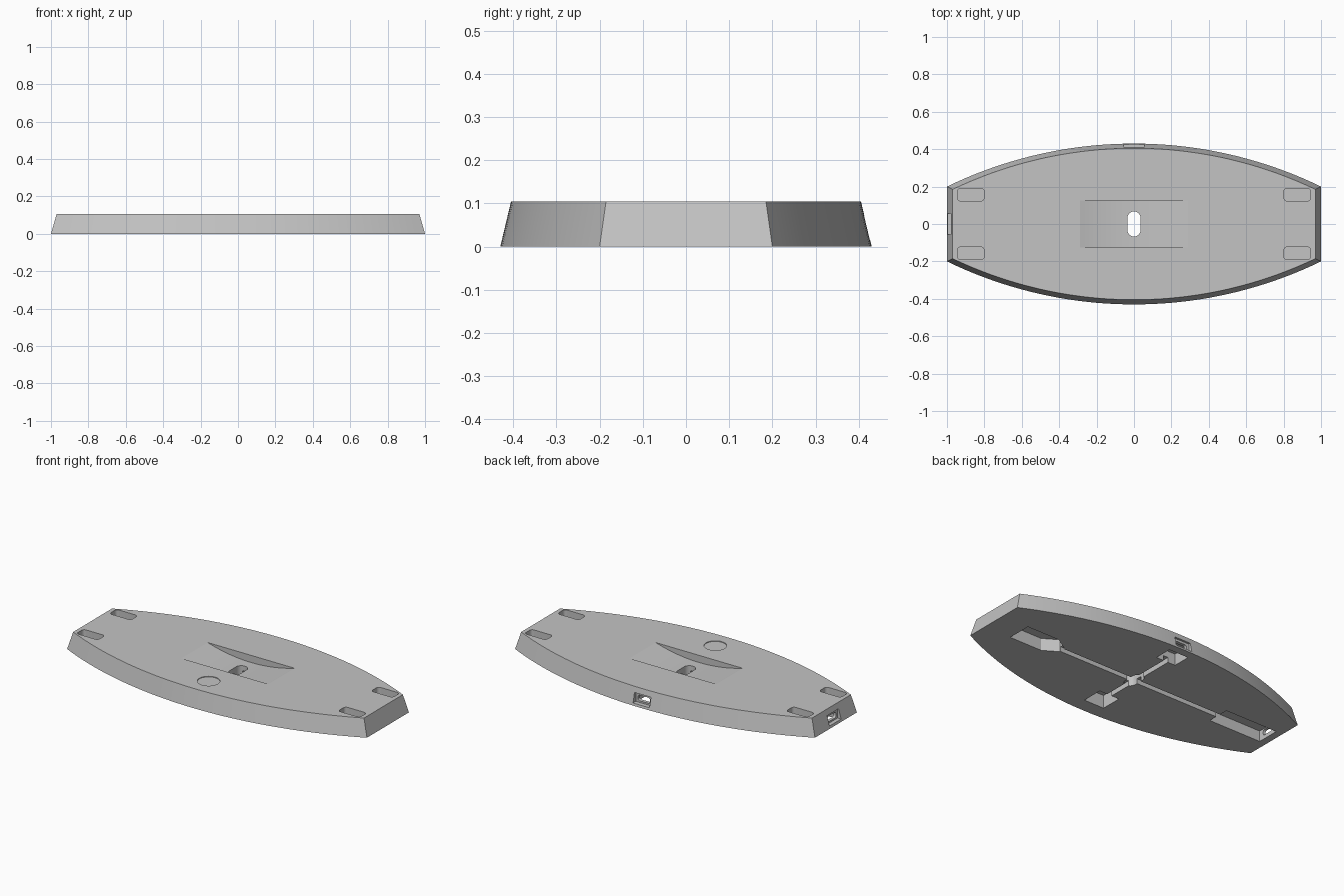
import bpy, bmesh, math
from mathutils import Matrix

cube = bpy.data.objects.get("Cube")
if cube:
    bpy.data.objects.remove(cube, do_unlink=True)

H = 0.105

grey = bpy.data.materials.new("light grey plastic")
grey.use_nodes = True
colour = (0.55, 0.55, 0.55, 1)
grey.diffuse_color = colour
grey.node_tree.nodes["Principled BSDF"].inputs["Base Color"].default_value = colour


def loft(name, lower, upper, z0, z1):
    """Closed solid between two matching outlines."""
    bm = bmesh.new()
    a = [bm.verts.new((x, y, z0)) for x, y in lower]
    b = [bm.verts.new((x, y, z1)) for x, y in upper]
    bm.faces.new(a)
    bm.faces.new(b)
    for i in range(len(a)):
        j = (i + 1) % len(a)
        bm.faces.new((a[i], a[j], b[j], b[i]))
    bmesh.ops.recalc_face_normals(bm, faces=bm.faces)
    mesh = bpy.data.meshes.new(name)
    bm.to_mesh(mesh)
    bm.free()
    mesh.materials.append(grey)
    ob = bpy.data.objects.new(name, mesh)
    bpy.context.collection.objects.link(ob)
    return ob


def hull_outline(end, side, mid, n=40):
    """Straight ends joined by two bowed sides."""
    r = (end ** 2 + (mid - side) ** 2) / (2 * (mid - side))
    xs = [end * (2 * i / n - 1) for i in range(n + 1)]
    front = [(x, -(mid - r + math.sqrt(r * r - x * x))) for x in xs]
    return front + [(-x, -y) for x, y in front]


def rounded(cx, cy, hx, hy, r, n=8):
    """Rounded rectangle outline."""
    pts = []
    for k, (sx, sy) in enumerate(((1, 1), (-1, 1), (-1, -1), (1, -1))):
        for i in range(n + 1):
            t = math.pi / 2 * (k + i / n)
            pts.append((cx + sx * (hx - r) + r * math.cos(t),
                        cy + sy * (hy - r) + r * math.sin(t)))
    return pts


def rect(x0, x1, y0, y1):
    return [(x0, y0), (x1, y0), (x1, y1), (x0, y1)]


# Tapered board
board = loft("base_board", hull_outline(1, 0.2, 0.43),
             hull_outline(0.97, 0.185, 0.405), 0, H)


def cut(outline, z0, z1, turn=None):
    """Subtract a prism from the board."""
    tool = loft("cutter", outline, outline, z0, z1)
    tool.hide_render = True
    if turn:
        tool.data.transform(turn)
    mod = board.modifiers.new("cut", 'BOOLEAN')
    mod.operation = 'DIFFERENCE'
    mod.solver = 'EXACT'
    mod.object = tool
    bpy.context.view_layer.objects.active = board
    bpy.ops.object.modifier_apply(modifier=mod.name)
    bpy.data.objects.remove(tool, do_unlink=True)


# Rounded pockets near the four top corners
for sx in (-1, 1):
    for sy in (-1, 1):
        cut(rounded(sx * 0.873, sy * 0.157, 0.072, 0.034, 0.018), H - 0.05, H + 0.1)

# Shallow round touch mark
cut(rounded(0, -0.28, 0.062, 0.062, 0.0619), H - 0.004, H + 0.1)

# Cylindrical scoop across the middle of the top
depth, half = 0.043, 0.29
R = (half ** 2 + depth ** 2) / (2 * depth)
sweep = math.asin(half / R)
arc = [(R * math.sin(t), H - depth + R - R * math.cos(t))
       for t in (sweep * (i / 12 - 1) for i in range(25))]
arc += [(half, H + 0.1), (-half, H + 0.1)]
to_y = Matrix.Rotation(math.pi / 2, 4, 'X')
cut(arc, -0.125, 0.125, to_y)

# Underside pockets and wire channels
cut(rect(-0.955, -0.6, -0.07, 0.07), -0.1, 0.065)
cut([(0.82, -0.075), (0.82, 0.075), (0.6, 0.075), (0.51, 0.02),
     (0.51, -0.02), (0.6, -0.075)], -0.1, 0.075)
cut(rect(-0.066, 0.066, 0.27, 0.38), -0.1, 0.07)
cut(rect(-0.068, 0.068, -0.34, -0.21), -0.1, 0.08)
cut(rect(-0.62, 0.53, -0.016, 0.016), -0.1, 0.03)
cut(rect(-0.0155, 0.0155, -0.23, 0.29), -0.1, 0.031)

# Slot through the centre
cut(rounded(0, 0, 0.035, 0.067, 0.0349), -0.1, H + 0.1)

# Cable ports: outer recess and inner opening, at the back and one end
cut(rect(-0.055, 0.055, 0.4, 0.5), 0.014, 0.072)
cut(rounded(0, 0.041, 0.04, 0.017, 0.012), -0.45, -0.36, to_y)
cut(rect(-1.1, -0.972, -0.055, 0.055), 0.014, 0.072)
to_x = Matrix.Rotation(math.pi / 2, 4, 'Z') @ to_y
cut(rounded(0, 0.041, 0.04, 0.017, 0.012), 0.93, 1.05,
    Matrix.Rotation(math.pi, 4, 'Z') @ to_x)

bpy.ops.object.select_all(action='DESELECT')
board.select_set(True)
bpy.context.view_layer.objects.active = board
bpy.ops.object.shade_smooth_by_angle(angle=math.radians(15))
